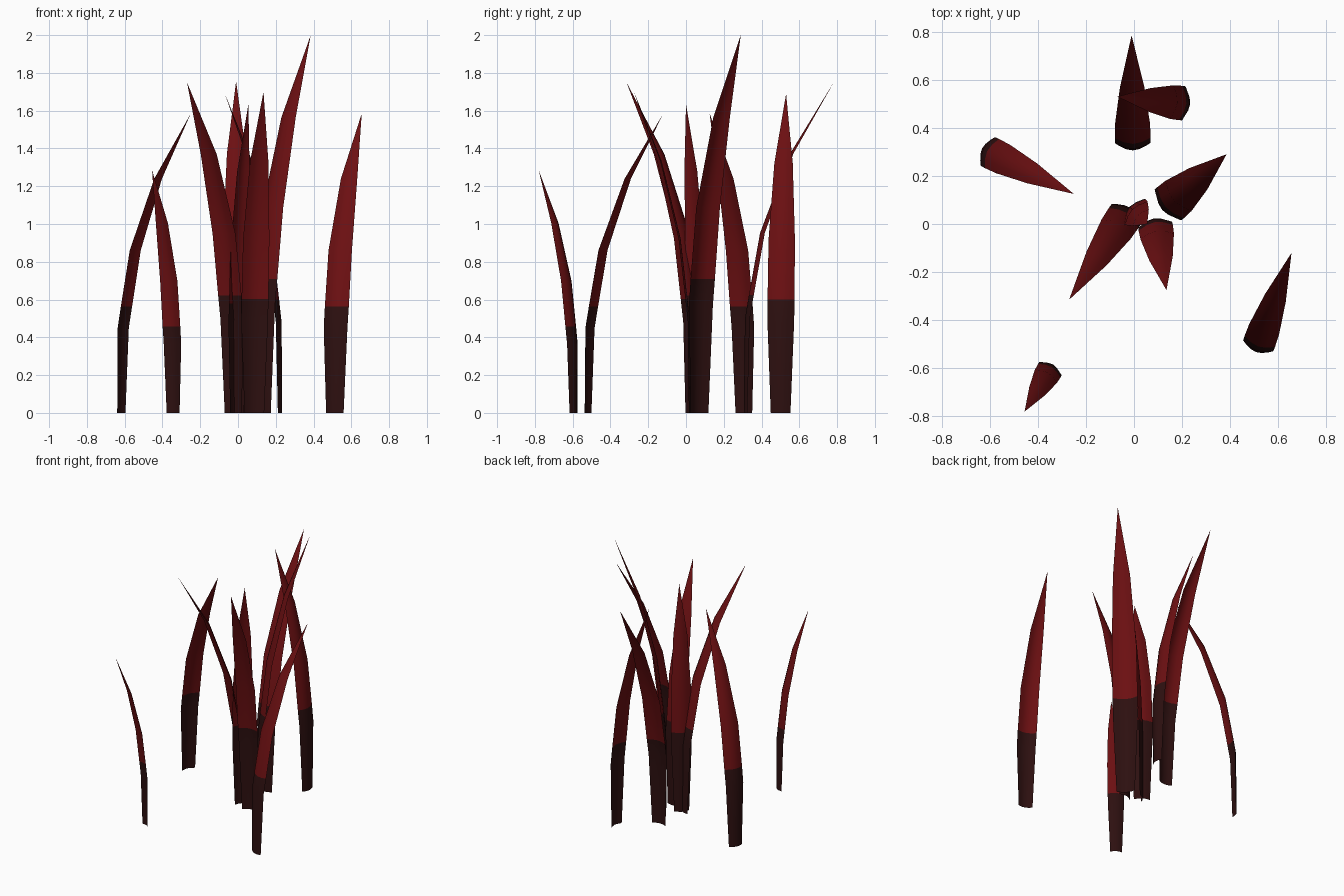
import bpy
from math import cos, pi
from mathutils import Vector

cube = bpy.data.objects.get("Cube")
if cube:
    bpy.data.objects.remove(cube, do_unlink=True)


def make_material(name, color):
    mat = bpy.data.materials.new(name)
    mat.use_nodes = True
    mat.diffuse_color = color
    bsdf = mat.node_tree.nodes["Principled BSDF"]
    bsdf.inputs["Base Color"].default_value = color
    bsdf.inputs["Roughness"].default_value = 0.9
    return mat


MATERIALS = [make_material("dark_root", (0.026, 0.005, 0.005, 1)),
             make_material("deep_red", (0.15, 0.005, 0.006, 1))]

# Blade profile: height, lean and width as shares of the whole blade
RINGS = [(0, 0, 0.062), (0.284, 0.02, 0.084), (0.355, 0.065, 0.085),
         (0.543, 0.19, 0.083), (0.782, 0.52, 0.058)]
ROOT_RINGS = 2      # bands below this ring are dark
COLUMNS = 4         # strips across the blade
CUP = 0.014         # depth of the curved cross-section


def make_blade(name, root, tip, height):
    root, tip = Vector((*root, 0)), Vector((*tip, 0))
    lean = tip - root
    forward = lean.normalized()
    side = Vector((-forward.y, forward.x, 0))
    verts, faces, colors = [], [], []
    for z, shift, width in RINGS:
        depth = CUP * height * width / RINGS[1][2]
        for c in range(COLUMNS + 1):
            u = c / COLUMNS - 0.5
            bulge = depth * (0.5 - cos(u * pi))
            verts.append(root + lean * shift + side * u * width * height
                         + forward * bulge + Vector((0, 0, z * height)))
    verts.append(tip + Vector((0, 0, height)))
    row = COLUMNS + 1
    for r in range(len(RINGS)):
        for c in range(COLUMNS):
            a = r * row + c
            if r < len(RINGS) - 1:
                faces.append((a, a + row, a + row + 1, a + 1))
            else:
                faces.append((a, len(verts) - 1, a + 1))
            colors.append(0 if r < ROOT_RINGS else 1)
    mesh = bpy.data.meshes.new(name)
    mesh.from_pydata(verts, [], faces)
    for mat in MATERIALS:
        mesh.materials.append(mat)
    for poly, color in zip(mesh.polygons, colors):
        poly.material_index = color
    obj = bpy.data.objects.new(name, mesh)
    bpy.context.collection.objects.link(obj)
    bpy.ops.object.select_all(action="DESELECT")
    obj.select_set(True)
    bpy.context.view_layer.objects.active = obj
    bpy.ops.object.shade_smooth_by_angle()


# Central clump
make_blade("tall_blade", (0.125, 0.065), (0.385, 0.29), 2.0)
make_blade("clump_right_blade", (-0.02, 0.06), (-0.27, -0.315), 1.75)
make_blade("clump_front_blade", (0.085, 0.015), (0.135, -0.275), 1.7)
make_blade("clump_upright_blade", (-0.012, 0.065), (0.055, 0.0), 1.635)

# Back pair
make_blade("back_blade", (-0.005, 0.315), (-0.01, 0.785), 1.755)
make_blade("back_left_blade", (0.225, 0.5), (-0.07, 0.53), 1.69)

# Outlying blades
make_blade("right_blade", (-0.625, 0.31), (-0.25, 0.125), 1.585)
make_blade("front_left_blade", (0.51, -0.525), (0.655, -0.12), 1.585)
make_blade("front_right_blade", (-0.34, -0.59), (-0.455, -0.78), 1.285)
